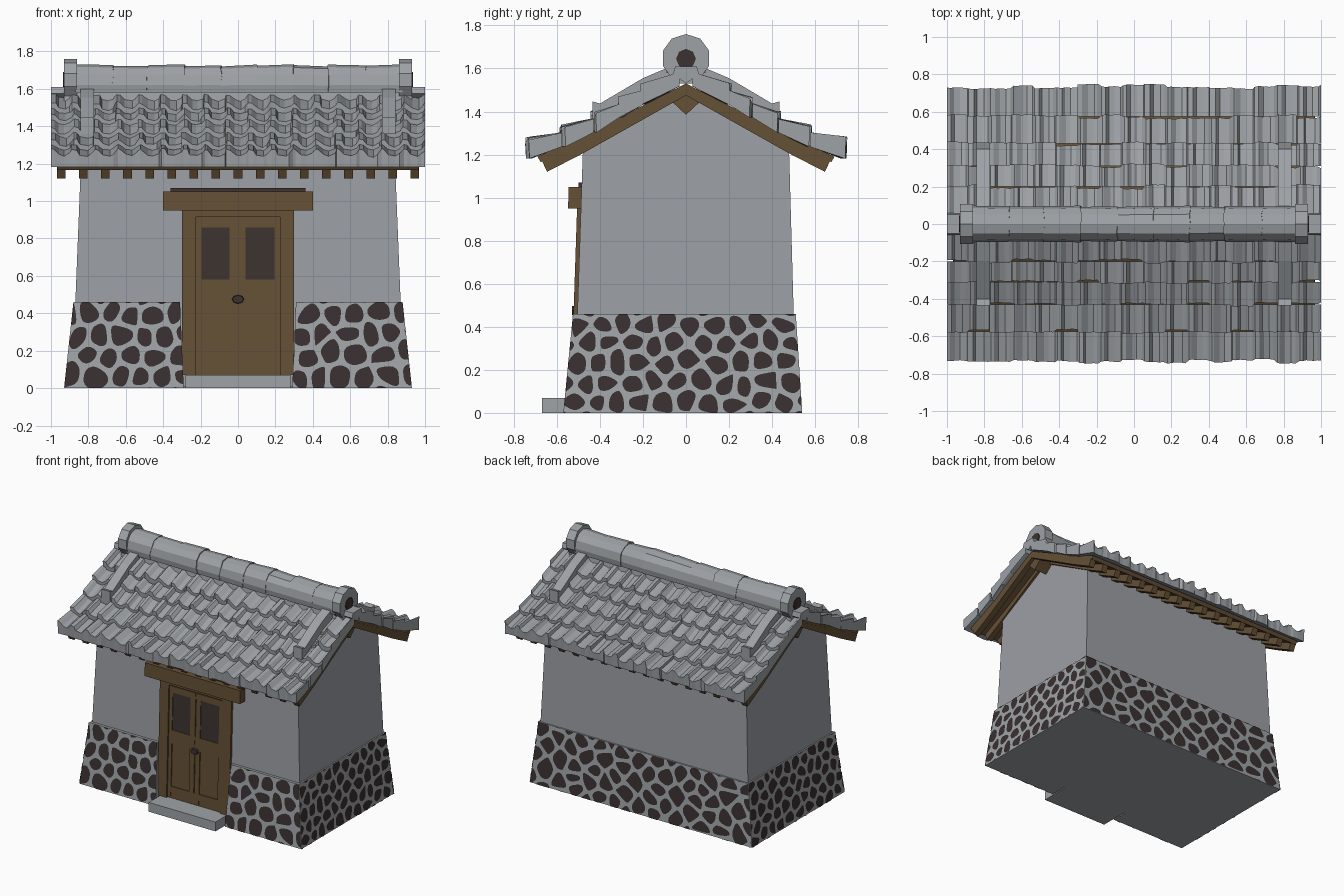
import bpy, bmesh, math, random
from mathutils import Vector

if "Cube" in bpy.data.objects:
    bpy.data.objects.remove(bpy.data.objects["Cube"])

random.seed(4)
rnd = lambda a: random.uniform(-a, a)

def material(name, c):
    m = bpy.data.materials.new(name)
    m.diffuse_color = (*c, 1)
    m.use_nodes = True
    m.node_tree.nodes["Principled BSDF"].inputs["Base Color"].default_value = m.diffuse_color
    return m

TILE = material("grey_tile", (0.34, 0.36, 0.38))
PLASTER = material("grey_plaster", (0.33, 0.345, 0.375))
MORTAR = material("pale_mortar", (0.35, 0.37, 0.385))
STONE = material("dark_stone", (0.042, 0.030, 0.030))
WOOD = material("brown_wood", (0.13, 0.080, 0.036))
DARK = material("dark_brown", (0.045, 0.032, 0.029))

def finish(name, bm, mat, recalc=True):
    if recalc:
        bmesh.ops.recalc_face_normals(bm, faces=bm.faces)
    me = bpy.data.meshes.new(name)
    bm.to_mesh(me)
    bm.free()
    me.materials.append(mat)
    ob = bpy.data.objects.new(name, me)
    bpy.context.collection.objects.link(ob)
    return ob

def add_loft(bm, ring_a, ring_b):
    """Closed solid between two matching rings of points."""
    a = [bm.verts.new(p) for p in ring_a]
    b = [bm.verts.new(p) for p in ring_b]
    bm.faces.new(a)
    bm.faces.new(b[::-1])
    for i in range(len(a)):
        j = (i + 1) % len(a)
        bm.faces.new((a[i], b[i], b[j], a[j]))

def loft(name, ring_a, ring_b, mat):
    bm = bmesh.new()
    add_loft(bm, ring_a, ring_b)
    return finish(name, bm, mat)

def prism(name, prof, x0, x1, mat):
    """(y, z) profile extruded along x."""
    return loft(name, [(x0, y, z) for y, z in prof], [(x1, y, z) for y, z in prof], mat)

def rect(x0, x1, y0, y1, z):
    return [(x0, y0, z), (x1, y0, z), (x1, y1, z), (x0, y1, z)]

def wall_y(z):
    return -0.52 + 0.0336 * z

def wall_box(name, x0, x1, z0, z1, out, mat, back=0.03):
    """Board lying on the leaning front wall, standing out by `out`."""
    rings = [rect(x0, x1, wall_y(z) - out, wall_y(z) + back, z) for z in (z0, z1)]
    return loft(name, *rings, mat)

# ---- plastered walls with gable, leaning inward
gable = [(-.52, .01), (-.478, 1.25), (0, 1.50), (.478, 1.25), (.513, .01)]
wx = lambda z: .888 - .04 * z
loft("plaster_walls", [(-wx(z), y, z) for y, z in gable], [(wx(z), y, z) for y, z in gable], PLASTER)

# ---- tapered stone base, open at the doorway
for s, n in ((-1, "left"), (1, "right")):
    loft("base_" + n, rect(s * .29, s * .93, -.57, .54, 0), rect(s * .31, s * .88, -.525, .51, .46), MORTAR)
loft("base_middle", rect(-.32, .32, -.45, .54, 0), rect(-.32, .32, -.45, .51, .46), MORTAR)

def clip(poly, n, d):
    """Keep the part of a convex polygon where p.n <= d."""
    out = []
    for i, p in enumerate(poly):
        q = poly[(i + 1) % len(poly)]
        a, b = p.dot(n) - d, q.dot(n) - d
        if a <= 0:
            out.append(p)
        if a * b < 0:
            out.append(p.lerp(q, a / (a - b)))
    return out

def stones(name, bl, br, tr, tl, nx, ny, gap):
    """Rounded cell-shaped stones laid as thin plates on a four-cornered wall."""
    bl, br, tr, tl = map(Vector, (bl, br, tr, tl))
    w, h = (br - bl).length, (tl - bl).length
    normal = (br - bl).cross(tl - bl).normalized()
    pts = [Vector(((i + .25 + .5 * (j % 2) + rnd(.3)) * w / nx, (j + .5 + rnd(.27)) * h / ny))
           for i in range(-1, nx + 1) for j in range(-1, ny + 1)]
    bm = bmesh.new()
    for p in pts:
        e = .06
        poly = [Vector(c) for c in ((-e, -e), (w + e, -e), (w + e, h + e), (-e, h + e))]
        for q in pts:
            if q is not p and len(poly) > 2:
                n = (q - p).normalized()
                poly = clip(poly, n, n.dot(p + q) / 2 - gap / 2)
        # round the corners, then trim to the wall
        for _ in range(2):
            poly = [a.lerp(b, t) for a, b in zip(poly, poly[1:] + poly[:1]) for t in (.23, .77)]
        for n, d in (((-1, 0), 0), ((1, 0), w), ((0, -1), 0), ((0, 1), h)):
            poly = clip(poly, Vector(n), d) if len(poly) > 2 else []
        if len(poly) < 3:
            continue
        vs = []
        for p2 in poly:
            u, v = p2.x / w, p2.y / h
            vs.append(bm.verts.new(bl.lerp(br, u).lerp(tl.lerp(tr, u), v) + normal * .004))
        bm.faces.new(vs)
    return finish(name, bm, STONE, recalc=False)

stones("front_stones_left", (-.93, -.57, 0), (-.29, -.57, 0), (-.31, -.525, .46), (-.88, -.525, .46), 5, 4, .026)
stones("front_stones_right", (.29, -.57, 0), (.93, -.57, 0), (.88, -.525, .46), (.31, -.525, .46), 5, 4, .026)
stones("right_stones", (.93, -.57, 0), (.93, .54, 0), (.88, .51, .46), (.88, -.525, .46), 10, 5, .024)
stones("left_stones", (-.93, .54, 0), (-.93, -.57, 0), (-.88, -.525, .46), (-.88, .51, .46), 10, 5, .024)
stones("back_stones", (.93, .54, 0), (-.93, .54, 0), (-.88, .51, .46), (.88, .51, .46), 11, 5, .026)

# ---- doorway: step, frame, lintel, panelled door
loft("door_step", rect(-.28, .28, -.67, -.44, 0), rect(-.28, .28, -.67, -.44, .07), MORTAR)
for s, n in ((-1, "left"), (1, "right")):
    wall_box("door_post_" + n, s * .225, s * .30, .07, .95, .018, WOOD)
wall_box("door_head", -.225, .225, .915, .95, .018, WOOD)
wall_box("door_lintel", -.40, .40, .95, 1.05, .06, WOOD)
wall_box("lintel_cap", -.36, .36, 1.05, 1.07, .015, DARK)
wall_box("door_panel", -.225, .225, .07, .915, .003, WOOD)
for i, (x0, x1) in enumerate(((-.222, -.195), (-.045, -.004), (.002, .04), (.195, .222))):
    wall_box(f"door_stile_{i}", x0, x1, .075, .907, .011, WOOD)
for i, (z0, z1) in enumerate(((.075, .16), (.48, .58), (.86, .907))):
    wall_box(f"door_rail_{i}", -.222, .222, z0, z1, .010, WOOD)
for x0, x1 in ((-.195, -.045), (.04, .195)):
    wall_box("door_window", x0, x1, .58, .86, .006, DARK)
ring = [(.036 * math.cos(a * math.pi / 4), .475 + .026 * math.sin(a * math.pi / 4)) for a in range(8)]
loft("door_knob", [(x, -.50, z) for x, z in ring], [(x * .8, -.53, .475 + (z - .475) * .8) for x, z in ring], DARK)

# ---- wooden roof deck, rafters and ridge beam
def arch(top, bottom):
    """Mirrored gable profile from half outlines (eave to ridge)."""
    half = lambda p: p + [(-y, z) for y, z in p[::-1] if y > 0]
    return half(top) + half(bottom)[::-1]

deck_top = [(.69, 1.19), (.43, 1.31), (0, 1.53)]
deck_low = [(.675, 1.165), (.43, 1.28), (0, 1.505)]
prism("roof_deck", arch(deck_top, deck_low), -.965, .965, WOOD)
rafter_low = [(.645, 1.12), (.48, 1.205), (0, 1.475)]
for i in range(17):
    x = -.945 + i * 1.89 / 16
    prism(f"rafter_{i}", arch([(.67, 1.172), (.43, 1.29), (0, 1.515)], rafter_low), x - .023, x + .023, WOOD)
prism("ridge_beam", [(-.075, 1.455), (0, 1.385), (.075, 1.455), (0, 1.51)], -.94, .94, WOOD)

# ---- wavy overlapping roof tiles, one closed strip per row
path = [(.03, 1.57), (.2, 1.485), (.31, 1.425), (.43, 1.355), (.575, 1.29), (.735, 1.235)]
wave = [(0, .030), (.17, .026), (.36, 0), (.65, -.008), (.88, .006)]
COLS = 17

def tile_slope(name, side):
    bm = bmesh.new()
    for (ya, za), (yb, zb) in zip(path, path[1:]):
        rows = []
        for c in range(COLS + 1):
            slide = rnd(.012)
            lift = rnd(.006)
            for u, h in wave if c < COLS else wave[:1]:
                x = -1 + (c + u) * 2 / COLS
                if 0 < c + u < COLS:
                    x += rnd(.008)
                y2 = yb + slide + rnd(.003)
                pts = ((ya, za + h * .8 - .012 + rnd(.003)),
                       (y2, zb + h + .012 + lift + rnd(.004)),
                       (y2 - .004, zb - .053), (ya, za - .053))
                rows.append([bm.verts.new((x, side * y, z)) for y, z in pts])
        for a, b in zip(rows, rows[1:]):
            for i in range(4):
                j = (i + 1) % 4
                bm.faces.new((a[i], a[j], b[j], b[i]))
        bm.faces.new(rows[0])
        bm.faces.new(rows[-1])
    finish(name, bm, TILE)

tile_slope("roof_tiles_front", -1)
tile_slope("roof_tiles_back", 1)

# ---- main ridge: base course, rounded ridge tiles, end discs
prism("ridge_base", [(-.075, 1.53), (-.065, 1.60), (.065, 1.60), (.075, 1.53)], -.93, .93, TILE)
half = [(.088, 1.58), (.094, 1.62), (.082, 1.675), (.05, 1.712)]
roll = half + [(0, 1.725)] + [(-y, z) for y, z in half[::-1]]
bm = bmesh.new()
for i in range(9):
    x = -.87 + i * 1.74 / 9
    k = [1 + rnd(.05) for _ in range(2)]
    add_loft(bm, *[[(xx + rnd(.006), y * s, 1.58 + (z - 1.58) * s) for y, z in roll]
                   for xx, s in zip((x, x + 1.74 / 9 + .008), k)])
finish("ridge_tiles", bm, TILE)

def disc(r, cz, n):
    return [(r * math.sin(a * 2 * math.pi / n), cz + r * math.cos(a * 2 * math.pi / n)) for a in range(n)]

for s, n in ((-1, "left"), (1, "right")):
    prism("ridge_end_" + n, disc(.113, 1.647, 10), s * .862, s * .93, TILE)
    prism("ridge_end_hollow_" + n, disc(.046, 1.645, 8), s * .92, s * .936, DARK)
    prism("ridge_end_tile_" + n, [(0, 1.53), (.06, 1.575), (.05, 1.61), (-.05, 1.61), (-.06, 1.575)],
          s * .92, s, TILE)
    # descending side ridges on both slopes
    for t, m in ((-1, "front"), (1, "back")):
        rail = [(.07, 1.52), (.07, 1.61), (.2, 1.555), (.4, 1.437), (.435, 1.447), (.435, 1.36), (.2, 1.48)]
        prism(f"side_ridge_{m}_{n}", [(t * y, z) for y, z in rail], s * .77, s * .842, TILE)
